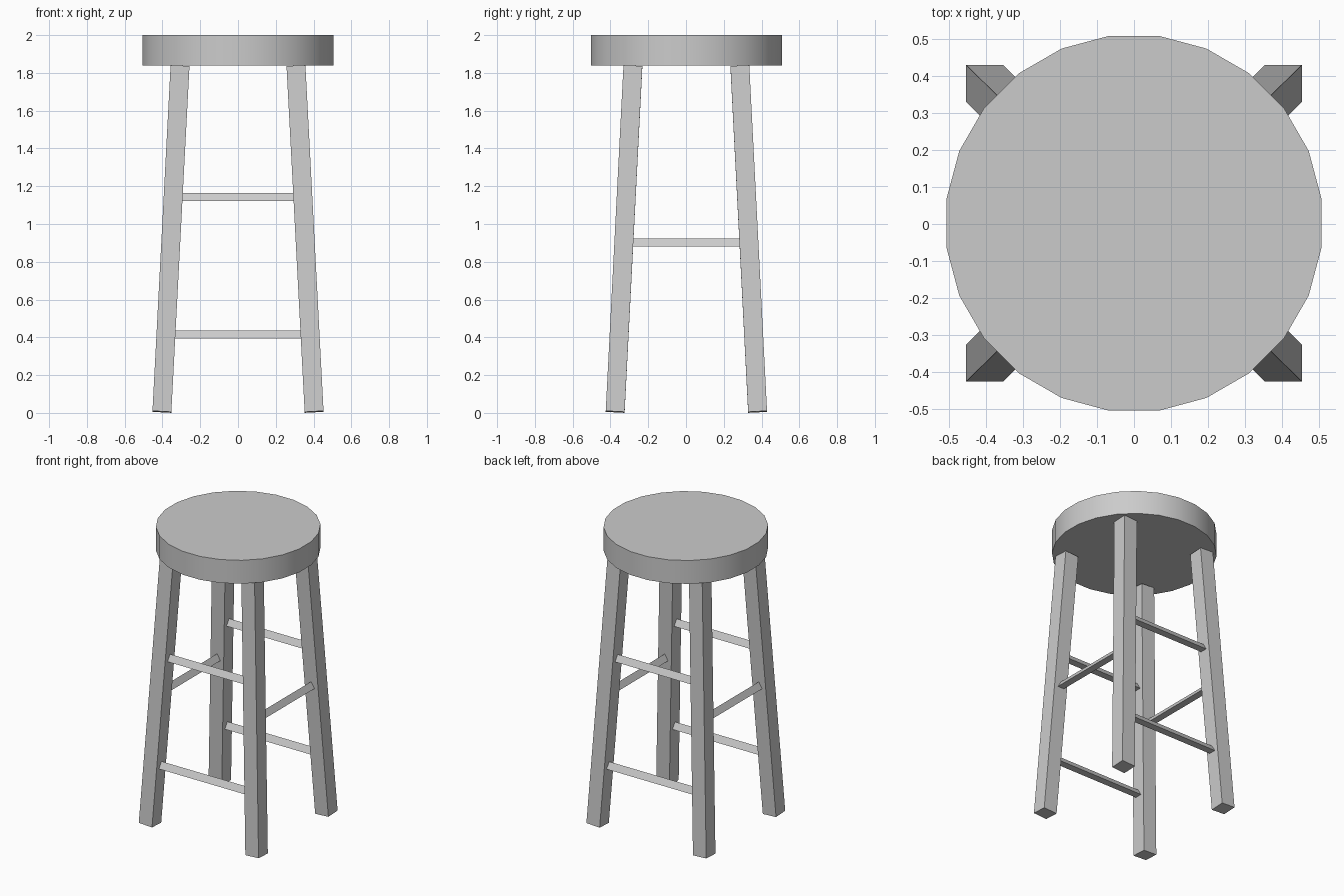
import bpy
import math
from mathutils import Matrix, Vector

cube = bpy.data.objects.get("Cube")
if cube:
    bpy.data.objects.remove(cube, do_unlink=True)

# One plain grey for the whole stool
grey = bpy.data.materials.new("plain grey")
grey.use_nodes = True
colour = (0.6, 0.6, 0.6, 1)
grey.diffuse_color = colour
grey.node_tree.nodes["Principled BSDF"].inputs["Base Color"].default_value = colour

FOOT = Vector((0.403, 0.377, 0.0055))  # leg axis at the floor
HEAD = Vector((0.307, 0.283, 1.836))   # leg axis under the seat
Y_MID = 0.002
SIDES = (("front", -1), ("back", 1))
FLANKS = (("left", 1), ("right", -1))


def finish(name):
    obj = bpy.context.object
    obj.name = name
    obj.data.materials.append(grey)
    return obj


def leg(name, sx, sy):
    foot = Vector((FOOT.x * sx, FOOT.y * sy + Y_MID, FOOT.z))
    head = Vector((HEAD.x * sx, HEAD.y * sy + Y_MID, HEAD.z))
    # Square frame around the leaning axis
    z = (head - foot).normalized()
    x = Vector((0, 1, 0)).cross(z).normalized()
    y = z.cross(x)
    bpy.ops.mesh.primitive_cube_add(size=1)
    obj = finish(name)
    frame = Matrix((x, y, z)).transposed().to_4x4()
    size = Matrix.Diagonal((0.1, 0.1, (head - foot).length, 1))
    obj.matrix_world = Matrix.Translation((foot + head) / 2) @ frame @ size


def rung(name, base, height, side, along_x):
    # Triangular bar, flat side down, spanning two leg centre lines
    axis = FOOT.lerp(HEAD, (base + height / 2) / HEAD.z)
    run, offset = (axis.x, axis.y) if along_x else (axis.y, axis.x)
    radius = height / 1.5
    bpy.ops.mesh.primitive_cylinder_add(vertices=3, radius=radius, depth=2 * (run - 0.04))
    obj = finish(name)
    upright = Matrix.Rotation(math.pi / 2, 4, 'X')
    turn = Matrix.Rotation(math.pi / 2 if along_x else 0, 4, 'Z')
    place = (0, offset * side + Y_MID) if along_x else (offset * side, Y_MID)
    obj.matrix_world = Matrix.Translation((*place, base + radius / 2)) @ turn @ upright


# Seat
bpy.ops.mesh.primitive_cylinder_add(vertices=24, radius=0.51, depth=0.16,
                                    location=(0, Y_MID, 1.92),
                                    rotation=(0, 0, math.pi / 24))
finish("seat")
bpy.ops.object.shade_smooth_by_angle(angle=math.radians(30))

# Splayed legs
for end, sy in SIDES:
    for flank, sx in FLANKS:
        leg(f"{end}_{flank}_leg", sx, sy)

# Rungs: two at front and back, one on each flank
for end, sy in SIDES:
    rung(f"{end}_upper_rung", 1.122, 0.043, sy, True)
    rung(f"{end}_lower_rung", 0.393, 0.043, sy, True)
for flank, sx in FLANKS:
    rung(f"{flank}_side_rung", 0.88, 0.042, sx, False)
